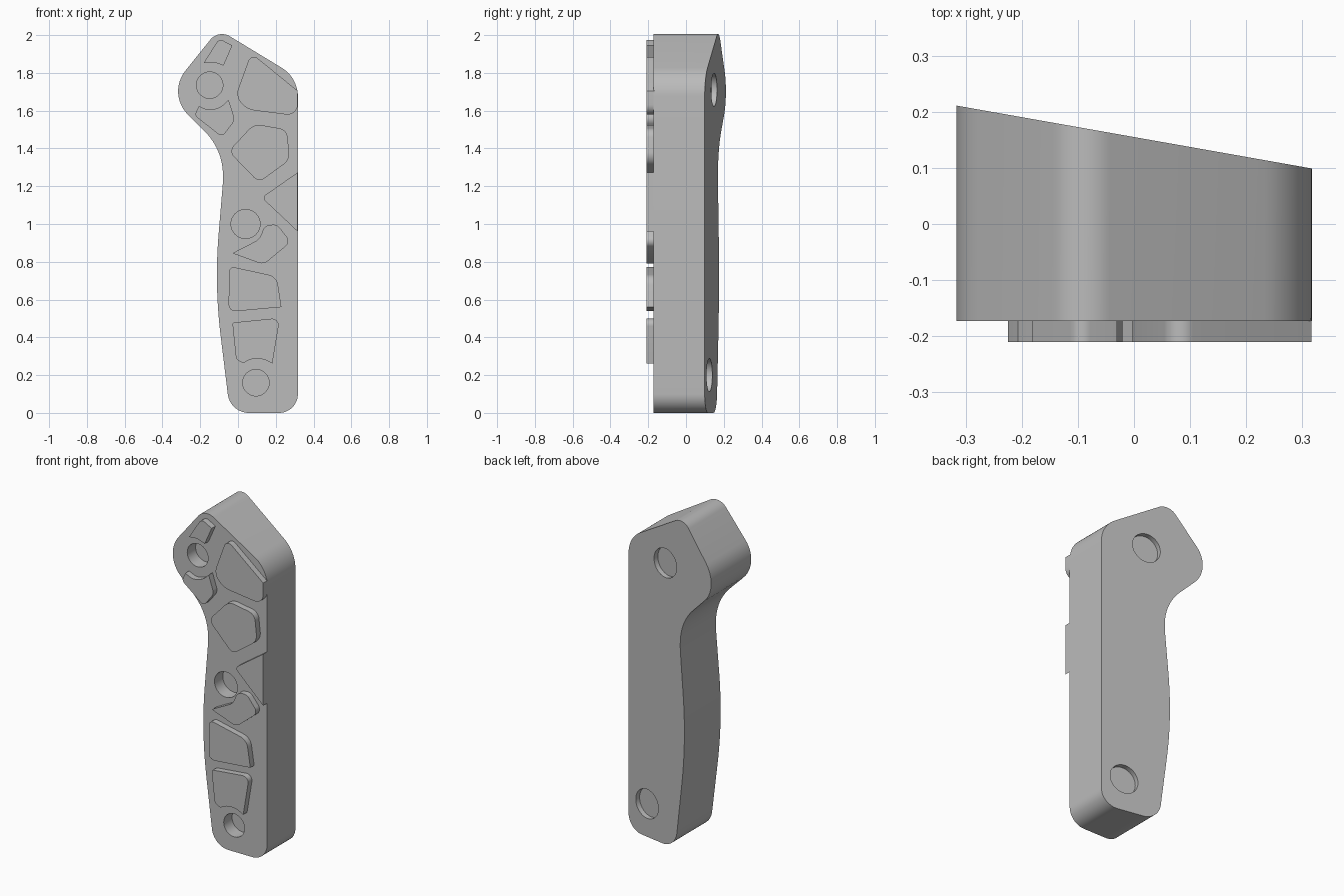
import bpy, bmesh, math
from mathutils import Vector, Matrix

cube = bpy.data.objects.get("Cube")
if cube:
    bpy.data.objects.remove(cube, do_unlink=True)

grey = bpy.data.materials.new("plain grey")
grey.use_nodes = True
grey.diffuse_color = (0.5, 0.5, 0.5, 1)
grey.node_tree.nodes["Principled BSDF"].inputs["Base Color"].default_value = (0.5, 0.5, 0.5, 1)

FACE, PAD_FACE = -0.173, -0.21
SLOPE, BACK = -0.177, 0.155     # slanted back plane: y = BACK + SLOPE * x


def rounded(corners, steps=12):
    """Outline of (x, z, tangent length) corners with true arc fillets."""
    out = []
    for i, (x, z, t) in enumerate(corners):
        p = Vector((x, z))
        if not t:
            out.append(p)
            continue
        u = (Vector(corners[i - 1][:2]) - p).normalized()
        v = (Vector(corners[(i + 1) % len(corners)][:2]) - p).normalized()
        half = u.angle(v) / 2
        centre = p + (u + v).normalized() * (t / math.cos(half))
        a, b = p + u * t - centre, p + v * t - centre
        sweep = math.pi - 2 * half
        for k in range(steps + 1):
            f = k / steps
            out.append(centre + (a * math.sin((1 - f) * sweep) + b * math.sin(f * sweep)) / math.sin(sweep))
    return out


def finish(name, bm):
    bmesh.ops.recalc_face_normals(bm, faces=bm.faces)
    me = bpy.data.meshes.new(name)
    bm.to_mesh(me)
    bm.free()
    me.materials.append(grey)
    ob = bpy.data.objects.new(name, me)
    bpy.context.collection.objects.link(ob)
    return ob


def slab(name, outline, front, back):
    """Prism along y; back is a function of x."""
    bm = bmesh.new()
    a = [bm.verts.new((p.x, front, p.y)) for p in outline]
    b = [bm.verts.new((p.x, back(p.x), p.y)) for p in outline]
    bm.faces.new(a)
    bm.faces.new(b)
    n = len(a)
    for i in range(n):
        j = (i + 1) % n
        bm.faces.new((a[i], a[j], b[j], b[i]))
    return finish(name, bm)


def smooth(ob):
    bpy.ops.object.select_all(action='DESELECT')
    ob.select_set(True)
    bpy.context.view_layer.objects.active = ob
    bpy.ops.object.shade_smooth_by_angle(angle=math.radians(30))


# Main body with slanted back
body = slab("body", rounded([
    (-0.042, 0, 0.1), (0.317, 0, 0.1), (0.317, 1.775, 0.1), (-0.103, 2.03, 0.07),
    (-0.376, 1.69, 0.155), (-0.083, 1.397, 0.13), (-0.079, 1.23, 0.03),
    (-0.125, 0.68, 0.27)]), FACE, lambda x: BACK + SLOPE * x)

# Round pockets: three on the front, two shallow ones square to the back
def pocket(x, z, r, depth, on_back):
    bm = bmesh.new()
    tilt = Matrix.Rotation(math.atan(SLOPE) if on_back else 0, 4, 'Z')
    place = Matrix.Translation((x, BACK + SLOPE * x if on_back else FACE, z))
    bmesh.ops.create_cone(bm, cap_ends=True, segments=48, radius1=r, radius2=r, depth=depth * 2,
                          matrix=place @ tilt @ Matrix.Rotation(math.pi / 2, 4, 'X'))
    cutter = finish("pocket_cutter", bm)
    cutter.hide_render = True
    mod = body.modifiers.new("pocket", 'BOOLEAN')
    mod.operation, mod.solver, mod.object = 'DIFFERENCE', 'EXACT', cutter
    bpy.context.view_layer.objects.active = body
    bpy.ops.object.modifier_apply(modifier=mod.name)
    bpy.data.objects.remove(cutter, do_unlink=True)


for x, z, r in ((-0.15, 1.735, 0.07), (0.04, 1.0, 0.077), (0.095, 0.16, 0.07)):
    pocket(x, z, r, 0.08, False)
for x, z in ((0.035, 1.71), (0.175, 0.2)):
    pocket(x, z, 0.088, 0.03, True)
smooth(body)

# Raised grip pads on the front
pads = {
    "crown_pad": [(-0.182, 1.852, 0), (-0.1, 1.982, 0.025), (-0.03, 1.945, 0),
                  (-0.077, 1.838, 0), (-0.125, 1.858, 0.03)],
    "head_lower_pad": [(-0.207, 1.625, 0), (-0.23, 1.575, 0.018), (-0.085, 1.46, 0.025),
                       (-0.015, 1.55, 0.025), (-0.05, 1.657, 0), (-0.09, 1.618, 0.03),
                       (-0.155, 1.6, 0.03)],
    "head_side_pad": [(0.07, 1.905, 0.045), (0.316, 1.705, 0), (0.316, 1.572, 0.06),
                      (0.04, 1.607, 0.05), (-0.012, 1.68, 0.04)],
    "neck_pad": [(0.085, 1.53, 0.04), (0.258, 1.5, 0.04), (0.275, 1.34, 0.04),
                 (0.11, 1.22, 0.035), (-0.05, 1.385, 0.04)],
    "edge_pad": [(0.316, 1.273, 0), (0.125, 1.14, 0.025), (0.316, 0.96, 0)],
    "middle_pad": [(0.14, 0.99, 0.025), (0.205, 1.0, 0.025), (0.28, 0.905, 0.035),
                   (0.135, 0.785, 0.03), (-0.03, 0.845, 0.008), (0.115, 0.92, 0.03)],
    "upper_grip_pad": [(-0.047, 0.777, 0.03), (0.205, 0.722, 0.045), (0.23, 0.56, 0),
                       (-0.05, 0.535, 0.04)],
    "lower_grip_pad": [(-0.03, 0.478, 0.012), (0.222, 0.503, 0.045), (0.182, 0.262, 0),
                       (0.13, 0.288, 0.03), (0.06, 0.285, 0.03), (0.028, 0.262, 0.01),
                       (-0.01, 0.285, 0.015)],
}
for name, corners in pads.items():
    smooth(slab(name, rounded(corners, 8), PAD_FACE, lambda x: FACE + 0.005))
